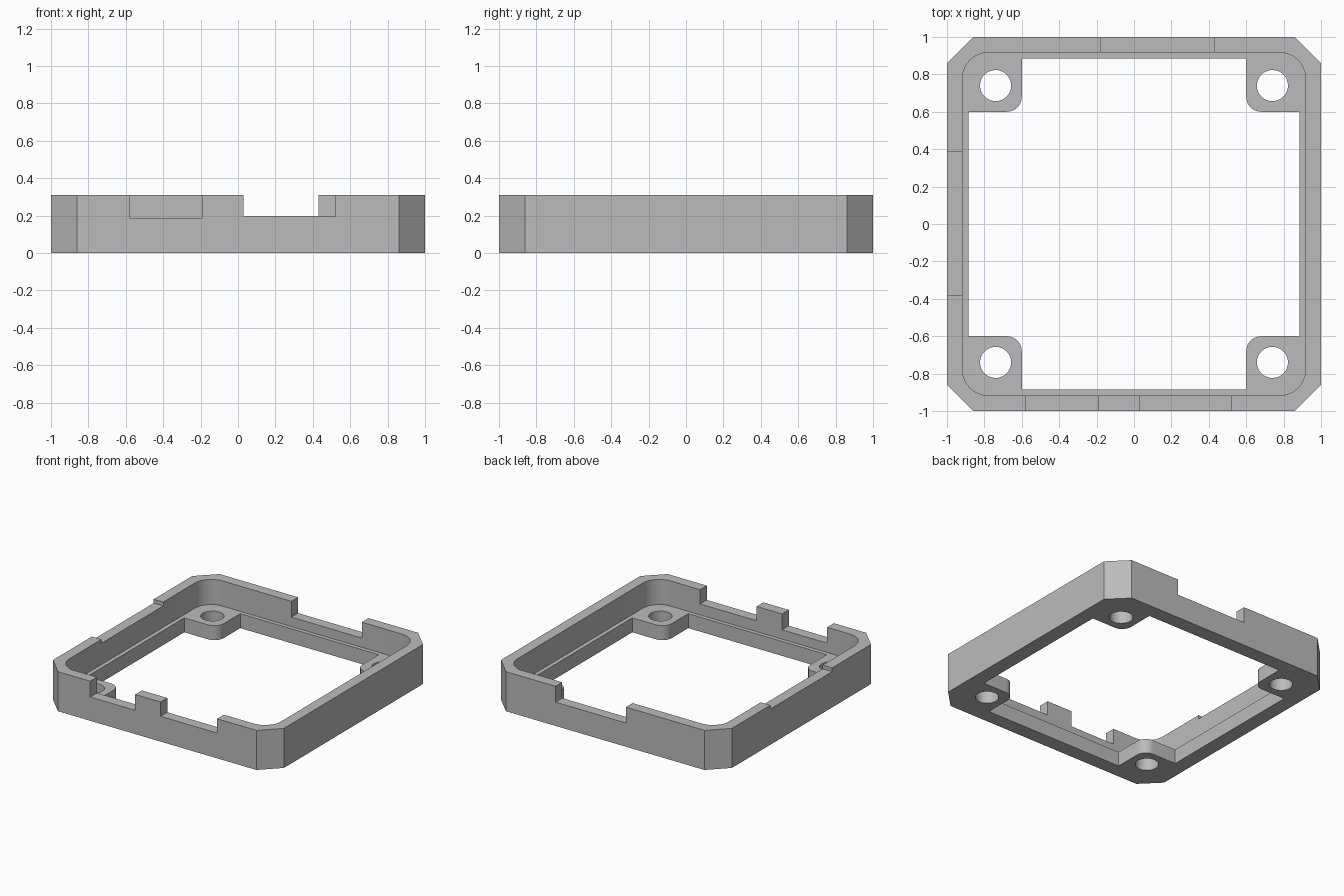
import bpy
import bmesh
from math import radians, cos, sin
from mathutils import Matrix, Vector

HEIGHT = 0.31      # full wall height
LEDGE = 0.113      # top of inner ledge and corner tabs
WALL = 0.917       # inner face of the wall
OPENING = 0.885    # edge of the through opening
TAB = 0.6          # inner edge of the corner tabs
HOLE = 0.74        # screw hole centre
OVER = 0.1         # overshoot of cutters

cube = bpy.data.objects.get("Cube")
if cube:
    bpy.data.objects.remove(cube, do_unlink=True)

grey = bpy.data.materials.new("plain grey")
grey.use_nodes = True
grey.diffuse_color = (0.5, 0.5, 0.5, 1)
grey.node_tree.nodes["Principled BSDF"].inputs["Base Color"].default_value = grey.diffuse_color


def arc(cx, cy, r, start, end, steps=12):
    angles = [radians(start + (end - start) * i / steps) for i in range(steps + 1)]
    return [(cx + r * cos(a), cy + r * sin(a)) for a in angles]


def four_corners(corner):
    """Repeat a +x +y corner profile around all four corners."""
    return [Matrix.Rotation(radians(90 * k), 2) @ Vector(p) for k in range(4) for p in corner]


def prism(name, outline, z0, z1):
    bm = bmesh.new()
    base = bm.faces.new([bm.verts.new((p[0], p[1], z0)) for p in outline])
    top = bmesh.ops.extrude_face_region(bm, geom=[base])
    verts = [v for v in top["geom"] if isinstance(v, bmesh.types.BMVert)]
    bmesh.ops.translate(bm, verts=verts, vec=(0, 0, z1 - z0))
    bmesh.ops.recalc_face_normals(bm, faces=bm.faces)
    mesh = bpy.data.meshes.new(name)
    bm.to_mesh(mesh)
    bm.free()
    mesh.materials.append(grey)
    obj = bpy.data.objects.new(name, mesh)
    bpy.context.collection.objects.link(obj)
    return obj


def box(name, x0, x1, y0, y1, z0):
    return prism(name, [(x0, y0), (x1, y0), (x1, y1), (x0, y1)], z0, HEIGHT + OVER)


# Chamfered outer body
frame = prism("mounting_frame", four_corners([(1, 0.86), (0.86, 1)]), 0, HEIGHT)

# Rounded cavity above the ledge, and the opening that leaves the corner tabs
r = 0.14
cutters = [
    prism("cavity_cutter", four_corners(arc(WALL - r, WALL - r, r, 0, 90)), LEDGE, HEIGHT + OVER),
    prism("opening_cutter", four_corners(
        [(OPENING, TAB)] + arc(TAB + 0.08, TAB + 0.08, 0.08, 270, 180) + [(TAB, OPENING)]),
        -OVER, HEIGHT + OVER),
]

# Screw holes through the tabs
for sx in (-1, 1):
    for sy in (-1, 1):
        ring = arc(sx * HOLE, sy * HOLE, 0.083, 0, 360, 48)[:-1]
        cutters.append(prism("hole_cutter", ring, -OVER, LEDGE + OVER))

# Notches in the front, back and right walls
cutters += [
    box("front_notch_cutter", -0.58, -0.19, -1.1, -0.85, 0.186),
    box("front_notch_cutter", 0.03, 0.52, -1.1, -0.85, 0.198),
    box("back_notch_cutter", -0.18, 0.43, 0.85, 1.1, 0.186),
    box("right_notch_cutter", -1.1, -0.85, -0.38, 0.385, 0.28),
]

bpy.context.view_layer.objects.active = frame
for cutter in cutters:
    cutter.hide_render = True
    mod = frame.modifiers.new("cut", "BOOLEAN")
    mod.operation = "DIFFERENCE"
    mod.solver = "EXACT"
    mod.object = cutter
    bpy.ops.object.modifier_apply(modifier=mod.name)
    bpy.data.objects.remove(cutter, do_unlink=True)

# Smooth the round corners and holes, keep hard edges sharp
bpy.ops.object.select_all(action="DESELECT")
frame.select_set(True)
bpy.ops.object.shade_smooth_by_angle(angle=radians(30))
